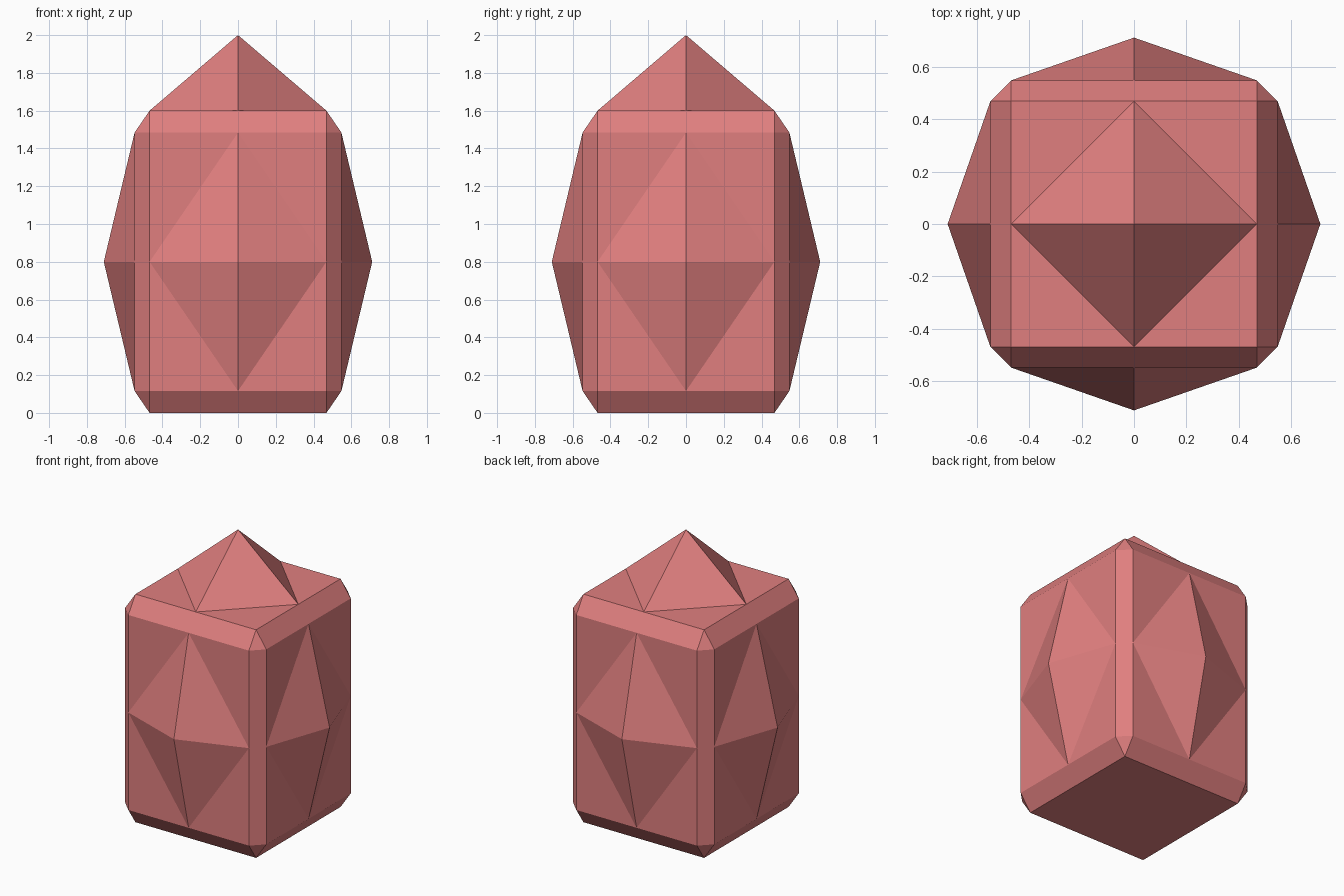
import bpy, bmesh
from mathutils import Vector

if "Cube" in bpy.data.objects:
    bpy.data.objects.remove(bpy.data.objects["Cube"])

mat = bpy.data.materials.new("dusty red")
mat.diffuse_color = (0.745, 0.212, 0.212, 1)
mat.use_nodes = True
mat.node_tree.nodes["Principled BSDF"].inputs["Base Color"].default_value = mat.diffuse_color

# Chamfered block, bevelled as a unit cube and then stretched
bm = bmesh.new()
bmesh.ops.create_cube(bm, size=1)
bmesh.ops.bevel(bm, geom=bm.edges[:], offset=0.0725, offset_type='OFFSET',
                segments=1, affect='EDGES', profile=0.5)
bmesh.ops.scale(bm, vec=(1.095, 1.095, 1.6), verts=bm.verts)
bmesh.ops.translate(bm, vec=(0, 0, 0.8), verts=bm.verts)
bm.normal_update()

# Raise a diamond-based pyramid on the four sides and the top
big = [f for f in bm.faces if max(abs(c) for c in f.normal) > 0.99 and f.normal.z > -0.5]
for face in big:
    n = face.normal.copy()
    corners = list(face.verts)
    centre = face.calc_center_median()
    mids = []
    for i, v in enumerate(corners):
        edge = bm.edges.get((v, corners[(i + 1) % 4]))
        mids.append(bmesh.utils.edge_split(edge, v, 0.5)[1])
    apex = bm.verts.new(centre + n * (0.4 if n.z > 0.5 else 0.163))
    bm.faces.remove(face)
    for i in range(4):
        bm.faces.new((mids[i - 1], corners[i], mids[i]))
        bm.faces.new((mids[i - 1], mids[i], apex))

bmesh.ops.recalc_face_normals(bm, faces=bm.faces)
mesh = bpy.data.meshes.new("faceted_crystal")
bm.to_mesh(mesh)
bm.free()
mesh.materials.append(mat)
obj = bpy.data.objects.new("faceted_crystal", mesh)
bpy.context.collection.objects.link(obj)
